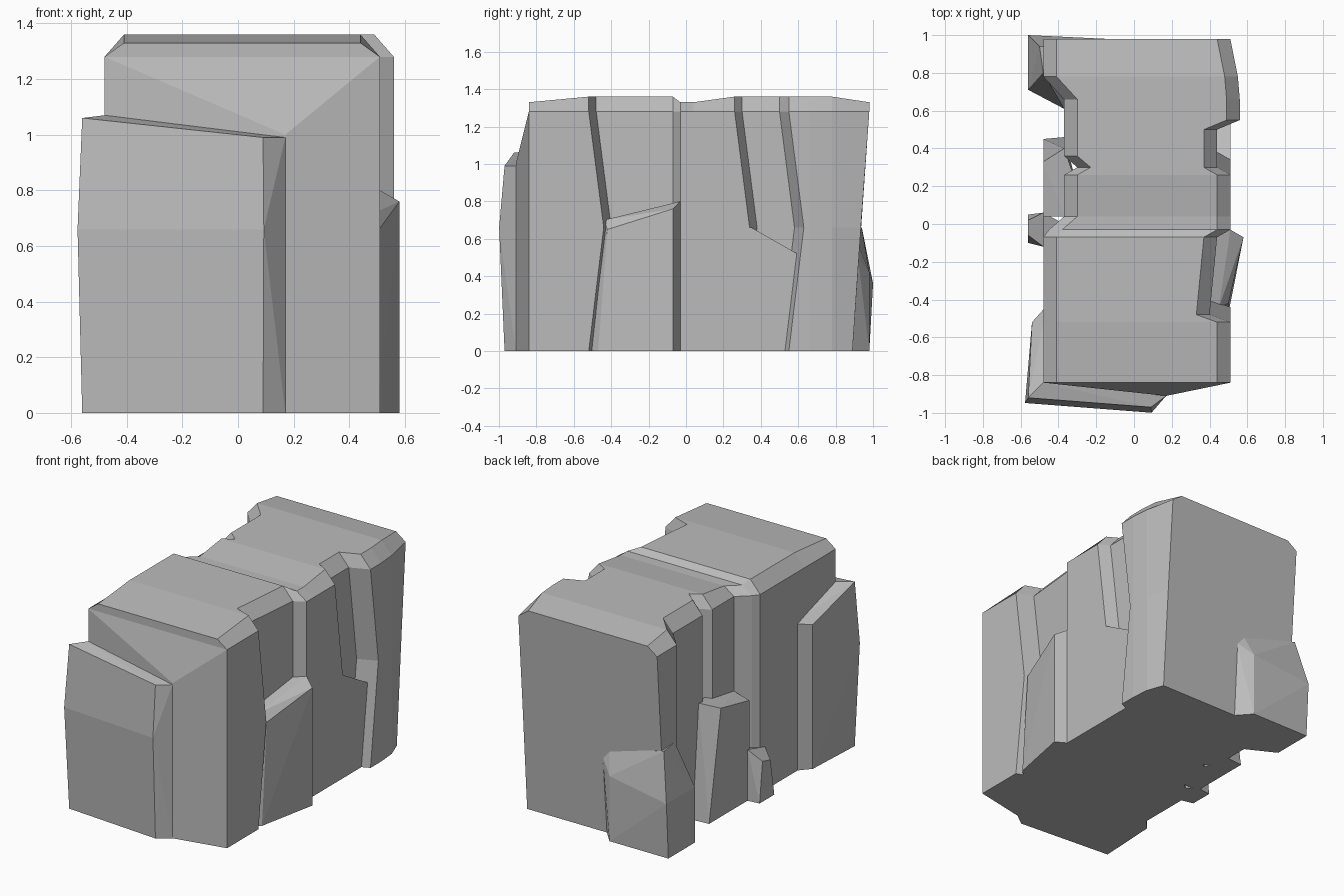
import bpy, bmesh
from mathutils import Vector

cube = bpy.data.objects.get("Cube")
if cube:
    bpy.data.objects.remove(cube)

# Shared levels and side positions
GROUND, MIDDLE, SHOULDER = 0, .66, 1.28
CREST, SADDLE = 1.36, 1.33
LEFT_FLANK, LEFT_RECESS = -.48, -.37
RIGHT_FLANK, RIGHT_RECESS, RIGHT_BULGE = .51, .44, .56
BEVEL, LEAN = .07, .08
CORE = .3
FRONT = -.84

stone = bpy.data.materials.new("grey stone")
stone.use_nodes = True
grey = (.5, .5, .5, 1)
stone.diffuse_color = grey
stone.node_tree.nodes["Principled BSDF"].inputs["Base Color"].default_value = grey


def finish(name, bm):
    bmesh.ops.recalc_face_normals(bm, faces=bm.faces)
    mesh = bpy.data.meshes.new(name)
    bm.to_mesh(mesh)
    bm.free()
    mesh.materials.append(stone)
    rock = bpy.data.objects.new(name, mesh)
    bpy.context.collection.objects.link(rock)


def station(y, left=LEFT_FLANK, right=RIGHT_FLANK, top=CREST, lean=0, tuck=0):
    """Cross-section of the body; lean slants its right edge, tuck draws in its foot."""
    return [
        (left, y - tuck, GROUND),
        (right, y - tuck, GROUND),
        (right, y + lean - tuck / 2, MIDDLE),
        (right, y, SHOULDER),
        (right - BEVEL, y, top),
        (left + BEVEL, y, top),
        (left, y, SHOULDER),
    ]


def loft(name, sections):
    """Skin joining cross-sections from front to back."""
    bm = bmesh.new()
    rings = [[bm.verts.new(point) for point in section] for section in sections]
    for near, far in zip(rings, rings[1:]):
        for i in range(len(near)):
            bm.faces.new((near[i - 1], near[i], far[i], far[i - 1]))
    bm.faces.new(rings[0])
    bm.faces.new(rings[-1])
    finish(name, bm)


def post(x, y, height, lean=0, bulge=0):
    """Upright rock edge; lean slants it along y, bulge pushes its middle outward."""
    points = [Vector((x, y, GROUND)), Vector((x, y + lean, height))]
    if bulge:
        points.append(Vector((x * bulge, y * bulge, MIDDLE)))
    return points


def chunk(name, *posts):
    """Convex faceted rock around its upright edges."""
    bm = bmesh.new()
    for edge in posts:
        for point in edge:
            bm.verts.new(point)
    hull = bmesh.ops.convex_hull(bm, input=bm.verts)
    inside = [part for part in hull["geom_interior"] if isinstance(part, bmesh.types.BMVert)]
    bmesh.ops.delete(bm, geom=inside, context="VERTS")
    bmesh.ops.dissolve_limit(bm, angle_limit=.02, verts=bm.verts, edges=bm.edges)
    finish(name, bm)


# Main body with recesses along both sides
loft("rock_body", [
    station(FRONT, top=SADDLE),
    station(-.52, lean=LEAN),
    station(-.48, right=.4, lean=LEAN),
    station(-.07, right=RIGHT_RECESS),
    station(-.03, left=-.45, top=SADDLE),
    station(.04, left=LEFT_RECESS, top=SADDLE),
    station(.26, left=LEFT_RECESS, lean=LEAN),
    station(.3, left=-CORE, right=RIGHT_RECESS, lean=LEAN),
    station(.36, left=LEFT_RECESS, right=RIGHT_RECESS, lean=LEAN),
    station(.5, left=LEFT_RECESS, right=RIGHT_RECESS, lean=LEAN),
    station(.55, left=LEFT_RECESS, right=RIGHT_BULGE, lean=LEAN),
    station(.66, left=LEFT_RECESS, right=RIGHT_BULGE),
    station(.78, right=.55),
    station(.98, top=SADDLE, tuck=.09),
])

# Shallow swelling of the front face
chunk("front_swell",
      post(LEFT_FLANK, FRONT, SHOULDER),
      post(RIGHT_FLANK, FRONT, SHOULDER),
      post(.17, -.91, height=1),
      post(0, -.6, height=1))

# Slab leaning on the front left corner
chunk("front_slab",
      post(-.56, -.92, height=1.06, bulge=1.03),
      post(.09, -.97, height=.99, bulge=1.03),
      post(.17, -.91, height=.99),
      post(LEFT_FLANK, FRONT, height=1.07),
      post(-.54, -.52, height=.93),
      post(-.46, -.43, height=.95),
      post(.1, -.8, height=.99))

# Wedge at the foot of the right side
chunk("right_wedge",
      post(.58, -.07, height=.76),
      post(RIGHT_FLANK, -.03, height=.8),
      post(.5, -.47, height=.65, lean=.05),
      post(.45, -.52, height=.7, lean=LEAN),
      post(CORE, -.5, height=.7, lean=LEAN),
      post(CORE, -.03, height=.8))

# Ledge closing the lower part of the right rear recess
for x in (RIGHT_FLANK,):
    chunk("right_ledge",
          post(x, .1, MIDDLE),
          post(x, .35, MIDDLE),
          post(x, .6, height=.5, lean=.03),
          post(CORE, .1, MIDDLE),
          post(CORE, .35, MIDDLE),
          post(CORE, .6, height=.5, lean=.03))

# Stepped ledges on the left side
chunk("left_ledge",
      post(LEFT_FLANK, .45, height=.7, lean=-.12),
      post(LEFT_FLANK, .04, height=.64),
      post(LEFT_RECESS, .46, height=.73, lean=-.06),
      post(LEFT_RECESS, .04, height=.67),
      post(-CORE, .2, height=.7))
chunk("left_foot",
      post(-.56, .05, height=.26, lean=-.03),
      post(-.56, -.1, height=.24, lean=.04),
      post(LEFT_FLANK, .06, height=.33),
      post(LEFT_FLANK, -.12, height=.28),
      post(LEFT_RECESS, 0, height=.3))

# Boulder at the back left corner
chunk("back_boulder",
      post(-.56, .98, height=.36, lean=.02),
      post(-.14, .98, height=.42),
      post(-.05, .88, height=.5, lean=.04),
      post(-.1, .9, height=.57, lean=.02),
      post(-.5, .94, MIDDLE),
      post(LEFT_FLANK, .8, MIDDLE),
      post(-.56, .71, height=.36),
      post(LEFT_RECESS, .61, height=.36))
